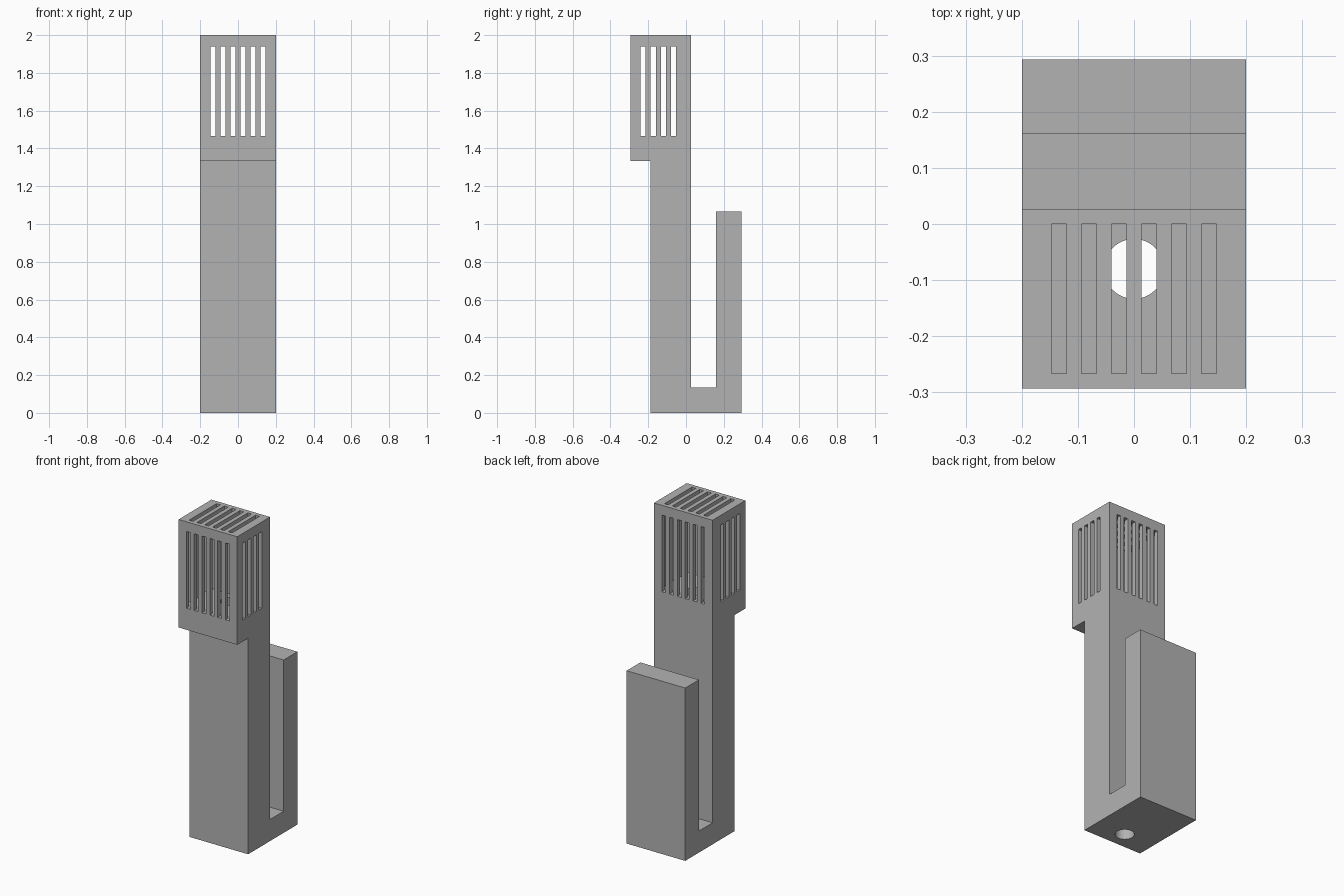
import bpy
import bmesh
import math
from mathutils import Matrix, Vector

cube = bpy.data.objects.get("Cube")
if cube:
    bpy.data.objects.remove(cube, do_unlink=True)

U = 2 / 75            # design unit
HALF_WIDTH = 7.5 * U
FLOOR, SLOT_TOP, CEILING = 55 * U, 1.94, 73 * U

grey = bpy.data.materials.new("plain grey")
grey.use_nodes = True
grey.diffuse_color = (0.45, 0.45, 0.45, 1)
grey.node_tree.nodes["Principled BSDF"].inputs["Base Color"].default_value = grey.diffuse_color


def make_object(name, bm):
    bmesh.ops.recalc_face_normals(bm, faces=bm.faces)
    mesh = bpy.data.meshes.new(name)
    bm.to_mesh(mesh)
    bm.free()
    mesh.materials.append(grey)
    obj = bpy.data.objects.new(name, mesh)
    bpy.context.collection.objects.link(obj)
    return obj


def boxes(name, bounds):
    """One object made of boxes, each given by its low and high corner."""
    bm = bmesh.new()
    for low, high in bounds:
        low, high = Vector(low), Vector(high)
        place = Matrix.Translation((low + high) / 2) @ Matrix.Diagonal((high - low).to_4d())
        bmesh.ops.create_cube(bm, size=1, matrix=place)
    return make_object(name, bm)


def cut(target, cutter):
    mod = target.modifiers.new(cutter.name, 'BOOLEAN')
    mod.operation = 'DIFFERENCE'
    mod.solver = 'EXACT'
    mod.object = cutter
    bpy.context.view_layer.objects.active = target
    bpy.ops.object.modifier_apply(modifier=mod.name)
    bpy.data.objects.remove(cutter, do_unlink=True)


# Side outline: stem, overhanging head and rear clip, in design units (y, z)
outline = [(-7, 0), (11, 0), (11, 40), (6, 40), (6, 5), (1, 5),
           (1, 75), (-11, 75), (-11, 50), (-7, 50)]
bm = bmesh.new()
face = bm.faces.new([bm.verts.new((-HALF_WIDTH, y * U, z * U)) for y, z in outline])
sweep = bmesh.ops.extrude_face_region(bm, geom=[face])
verts = [v for v in sweep["geom"] if isinstance(v, bmesh.types.BMVert)]
bmesh.ops.translate(bm, verts=verts, vec=(2 * HALF_WIDTH, 0, 0))
body = make_object("clip_body", bm)

# Hollow chamber in the head
cut(body, boxes("head_chamber", [((-6.5 * U, -10 * U, FLOOR), (6.5 * U, 0, CEILING))]))

# Round bore from the chamber floor down through the base
bm = bmesh.new()
bmesh.ops.create_cone(bm, cap_ends=True, segments=48, radius1=2 * U, radius2=2 * U,
                      depth=60 * U, matrix=Matrix.Translation((0, -3 * U, 28 * U)))
cut(body, make_object("cable_bore", bm))

# Grille slots: front to back, side to side, and through the top
columns = [(-5.5 + 2 * i) * U for i in range(6)]
rows = [(-9 + 2 * i) * U for i in range(4)]
cut(body, boxes("front_slots", [((x, -0.5, FLOOR), (x + U, 0.1, SLOT_TOP)) for x in columns]))
cut(body, boxes("side_slots", [((-0.5, y, FLOOR), (0.5, y + U, SLOT_TOP)) for y in rows]))
cut(body, boxes("top_slots", [((x, -10 * U, 1.9), (x + U, 0, 2.1)) for x in columns]))

# Round bore shaded smooth, flat faces kept sharp
bpy.ops.object.select_all(action='DESELECT')
body.select_set(True)
bpy.context.view_layer.objects.active = body
bpy.ops.object.shade_smooth_by_angle(angle=math.radians(30))
